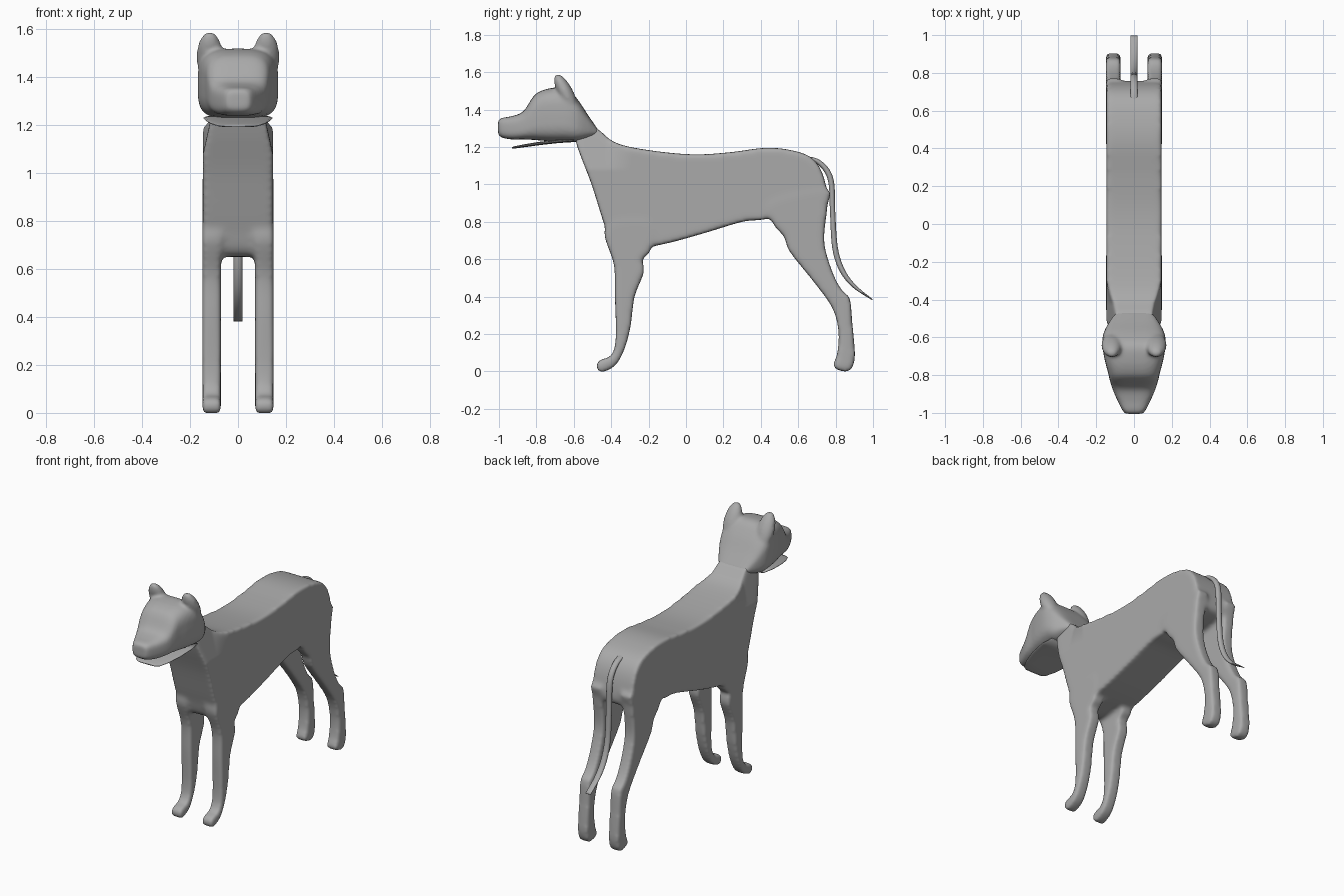
import bpy, bmesh, math
from mathutils import Vector

if "Cube" in bpy.data.objects:
    bpy.data.objects.remove(bpy.data.objects["Cube"])

grey = bpy.data.materials.new("coat grey")
grey.diffuse_color = (0.4, 0.4, 0.4, 1)
grey.use_nodes = True
grey.node_tree.nodes["Principled BSDF"].inputs["Base Color"].default_value = grey.diffuse_color


def make_object(name, bm):
    bmesh.ops.recalc_face_normals(bm, faces=bm.faces)
    mesh = bpy.data.meshes.new(name)
    bm.to_mesh(mesh)
    bm.free()
    mesh.materials.append(grey)
    ob = bpy.data.objects.new(name, mesh)
    bpy.context.collection.objects.link(ob)
    mesh.shade_smooth()
    return ob


def spline(pts, closed, steps=5):
    """Catmull-Rom through tuples of any length."""
    pts = [Vector(p) for p in pts]
    n, out = len(pts), []
    for i in range(n if closed else n - 1):
        if closed:
            a, b, c, d = (pts[(i + k) % n] for k in (-1, 0, 1, 2))
        else:
            a, b, c, d = (pts[min(max(i + k, 0), n - 1)] for k in (-1, 0, 1, 2))
        for s in range(steps):
            t = s / steps
            out.append(b + (c - a) * (t / 2) + (a * 2 - b * 5 + c * 4 - d) * (t * t / 2)
                       + (b * 3 - a - c * 3 + d) * (t ** 3 / 2))
    return out if closed else out + [pts[-1]]


def slab(bm, outline, x0, x1):
    """Side profile (y, z) extruded from x0 to x1."""
    face = bm.faces.new([bm.verts.new((x0, p[0], p[1])) for p in spline(outline, True)])
    ext = bmesh.ops.extrude_face_region(bm, geom=[face])["geom"]
    bmesh.ops.translate(bm, vec=(x1 - x0, 0, 0),
                        verts=[v for v in ext if isinstance(v, bmesh.types.BMVert)])


def loft(bm, rows, power, n=32, taper=0.0):
    """Rows of (y, z, half width, half height, tilt) joined by superellipse rings."""
    rings = []
    for y, z, w, h, tilt in rows:
        ring = []
        for i in range(n):
            a = 2 * math.pi * i / n
            c, s = math.cos(a), math.sin(a)
            u = math.copysign(abs(c) ** power, c)
            v = math.copysign(abs(s) ** power, s)
            ring.append(bm.verts.new((u * w * (1 + taper * v),
                                      y - v * h * math.sin(tilt), z + v * h * math.cos(tilt))))
        rings.append(ring)
    for r, q in zip(rings, rings[1:]):
        for i in range(n):
            bm.faces.new((r[i], r[(i + 1) % n], q[(i + 1) % n], q[i]))
    bm.faces.new(rings[0])
    bm.faces.new(rings[-1])


def fuse(ob, voxel, rounds):
    """Melt overlapping pieces into one soft skin."""
    m = ob.modifiers.new("fuse", "REMESH")
    m.mode, m.voxel_size, m.use_smooth_shade = "VOXEL", voxel, True
    s = ob.modifiers.new("soften", "SMOOTH")
    s.factor, s.iterations = 0.5, rounds
    mesh = bpy.data.meshes.new_from_object(
        ob.evaluated_get(bpy.context.evaluated_depsgraph_get()))
    ob.modifiers.clear()
    ob.data = mesh
    mesh.materials.clear()
    mesh.materials.append(grey)
    mesh.shade_smooth()


# torso, neck and legs
torso = [(-0.48, 1.30), (-0.4, 1.235), (-0.3, 1.2), (-0.1, 1.17), (0.07, 1.16), (0.25, 1.173),
         (0.42, 1.195), (0.55, 1.185), (0.66, 1.15), (0.72, 1.08), (0.752, 0.97), (0.75, 0.88),
         (0.66, 0.85), (0.5, 0.83), (0.4, 0.81), (0.3, 0.80), (0.1, 0.74), (-0.1, 0.685),
         (-0.25, 0.66), (-0.385, 0.66), (-0.435, 0.78), (-0.505, 1.0), (-0.57, 1.17),
         (-0.59, 1.25), (-0.55, 1.29)]
front_leg = [(-0.2, 0.8), (-0.19, 0.65), (-0.232, 0.6), (-0.225, 0.53), (-0.275, 0.40),
             (-0.295, 0.25), (-0.325, 0.13), (-0.375, 0.035), (-0.45, -0.004), (-0.48, 0.025),
             (-0.462, 0.06), (-0.40, 0.085), (-0.375, 0.18), (-0.38, 0.4), (-0.385, 0.57),
             (-0.43, 0.77)]
hind_leg = [(0.748, 0.97), (0.755, 0.88), (0.738, 0.72), (0.753, 0.62), (0.80, 0.49),
            (0.845, 0.42), (0.876, 0.39), (0.89, 0.25), (0.903, 0.08), (0.88, 0.008),
            (0.83, 0.002), (0.788, 0.03), (0.81, 0.1), (0.815, 0.22), (0.782, 0.34),
            (0.69, 0.47), (0.555, 0.64), (0.525, 0.72), (0.47, 0.785), (0.45, 0.9)]
bm = bmesh.new()
slab(bm, torso, -0.146, 0.146)
for side in (-1, 1):
    for leg in (front_leg, hind_leg):
        slab(bm, leg, side * 0.071, side * 0.149)
body = make_object("body_and_legs", bm)
fuse(body, 0.011, 18)
for v in body.data.vertices:  # narrow the neck
    if v.co.y < -0.3:
        k = min(max((v.co.z - 1.08) / 0.2, 0), 1) * min((-0.3 - v.co.y) / 0.12, 1)
        v.co.x *= 1 - 0.3 * k

# head with ears: rows of y, half width, bottom, top
skull = [(-1.005, 0.045, 1.27, 1.34), (-0.985, 0.062, 1.25, 1.355), (-0.93, 0.09, 1.24, 1.365),
         (-0.87, 0.115, 1.24, 1.39), (-0.82, 0.13, 1.238, 1.465), (-0.785, 0.138, 1.235, 1.495),
         (-0.72, 0.155, 1.23, 1.515), (-0.64, 0.168, 1.228, 1.515), (-0.58, 0.162, 1.228, 1.455),
         (-0.52, 0.132, 1.245, 1.365), (-0.465, 0.092, 1.265, 1.285)]
bm = bmesh.new()
loft(bm, [(y, (b + t) / 2, w, (t - b) / 2, 0) for y, w, b, t in spline(skull, False, 4)], 0.55)
for side in (-1, 1):
    ear = bmesh.ops.create_uvsphere(bm, u_segments=20, v_segments=14, radius=1)["verts"]
    for v in ear:
        x, y, z = v.co
        v.co = (side * 0.118 + x * 0.055, -0.642 + y * 0.045 - z * 0.045, 1.485 + z * 0.105)
head = make_object("head", bm)
fuse(head, 0.01, 6)

# lower jaw
jaw_rows = [(-0.93, 1.196, 0.06, 0.003, 0), (-0.915, 1.198, 0.085, 0.006, 0),
            (-0.86, 1.207, 0.112, 0.008, 0), (-0.78, 1.219, 0.134, 0.009, 0),
            (-0.68, 1.23, 0.145, 0.009, 0), (-0.6, 1.234, 0.135, 0.008, 0)]
bm = bmesh.new()
loft(bm, jaw_rows, 0.8)
make_object("lower_jaw", bm)

# tail: y, z, half thickness
path = spline([(0.64, 1.145, 0.006), (0.70, 1.125, 0.012), (0.752, 1.075, 0.015),
               (0.778, 1.0, 0.015), (0.784, 0.85, 0.014), (0.797, 0.66, 0.015),
               (0.835, 0.54, 0.014), (0.90, 0.455, 0.010), (0.997, 0.383, 0.003)], False)
rows = []
for i, p in enumerate(path):
    d = path[min(i + 1, len(path) - 1)] - path[max(i - 1, 0)]
    rows.append((p[0], p[1], 0.019, p[2], math.atan2(d[1], d[0])))
bm = bmesh.new()
loft(bm, rows, 1.0, 16)
make_object("tail", bm)
